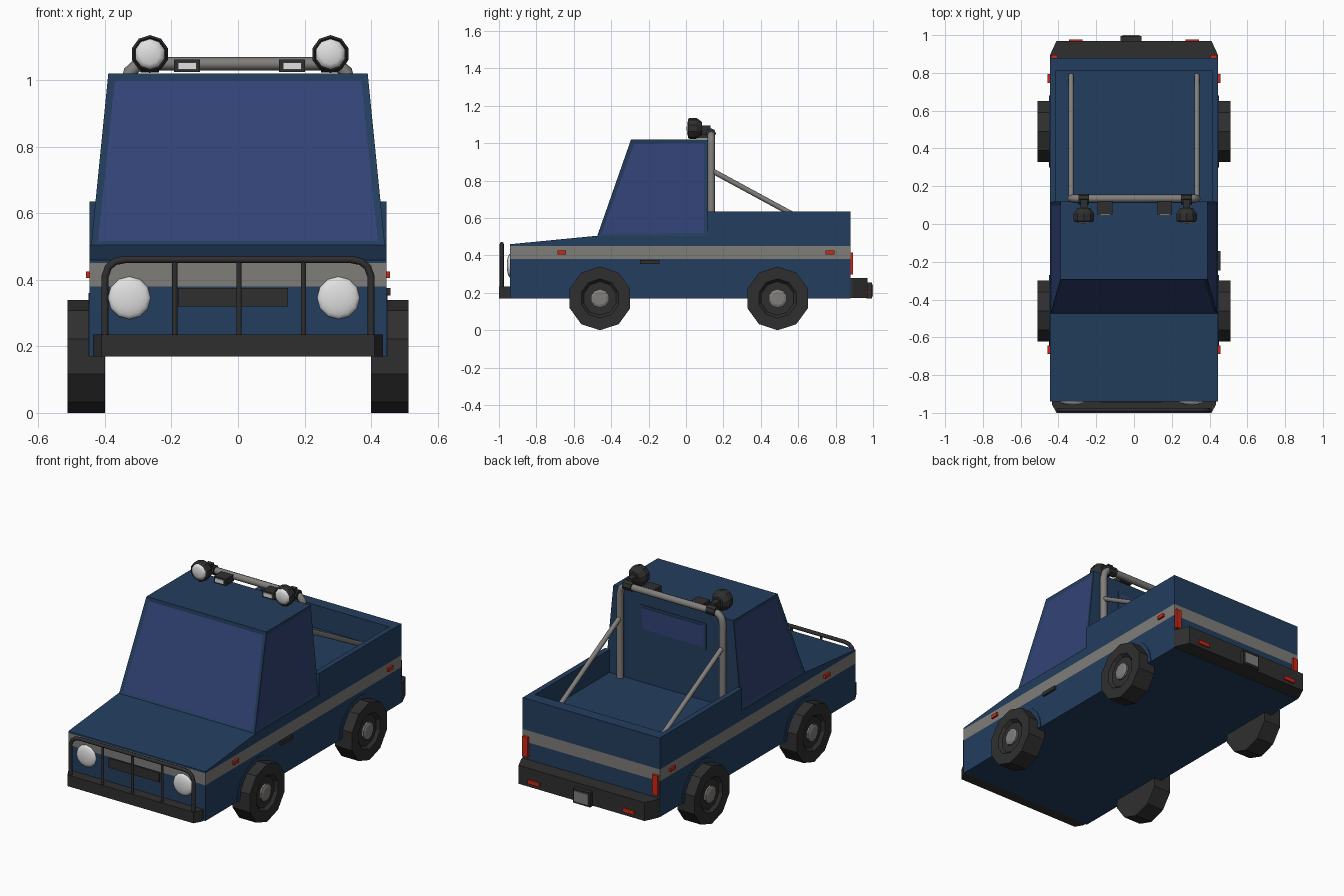
import bpy, bmesh, math
from mathutils import Vector

if "Cube" in bpy.data.objects:
    bpy.data.objects.remove(bpy.data.objects["Cube"])


def mat(name, rgb):
    m = bpy.data.materials.new(name)
    m.diffuse_color = (*rgb, 1)
    m.use_nodes = True
    m.node_tree.nodes["Principled BSDF"].inputs["Base Color"].default_value = m.diffuse_color
    return m


BLUE = mat("body blue", (0.017, 0.048, 0.112))
GLASS = mat("window blue", (0.032, 0.055, 0.18))
STRIPE = mat("stripe grey", (0.21, 0.205, 0.19))
BLACK = mat("black rubber", (0.028, 0.028, 0.028))
STEEL = mat("steel grey", (0.22, 0.21, 0.20))
WHITE = mat("lamp white", (0.75, 0.75, 0.75))
RED = mat("reflector red", (0.60, 0.02, 0.008))


def finish(name, bm, *mats):
    bmesh.ops.recalc_face_normals(bm, faces=bm.faces)
    me = bpy.data.meshes.new(name)
    bm.to_mesh(me)
    bm.free()
    for m in mats:
        me.materials.append(m)
    ob = bpy.data.objects.new(name, me)
    bpy.context.collection.objects.link(ob)
    return ob


def box(name, x, y, z, m):
    bm = bmesh.new()
    bmesh.ops.create_cube(bm, size=1)
    for v in bm.verts:
        v.co = [(a + b) / 2 + c * (b - a) for (a, b), c in zip((x, y, z), v.co)]
    return finish(name, bm, m)


def prism(points, a, b, place):
    """Extrude a 2D outline between a and b; place maps (u, v, t) to xyz."""
    bm = bmesh.new()
    f = bm.faces.new([bm.verts.new(place(u, v, a)) for u, v in points])
    ext = bmesh.ops.extrude_face_region(bm, geom=[f])["geom"]
    shift = Vector(place(0, 0, b)) - Vector(place(0, 0, a))
    bmesh.ops.translate(bm, verts=[e for e in ext if isinstance(e, bmesh.types.BMVert)], vec=shift)
    bmesh.ops.recalc_face_normals(bm, faces=bm.faces)
    return bm


def side(u, v, t):
    return (t, u, v)


def flat(u, v, t):
    return (u, v, t)


def lathe(name, profile, n, loc, axis, m, smooth=False):
    """Spin (radius, height) points around an axis."""
    bm = bmesh.new()
    q = Vector(axis).to_track_quat('Z', 'Y')
    rings = []
    for r, h in profile:
        ang = [math.pi / 2 + 2 * math.pi * i / n for i in range(n)]
        rings.append([bm.verts.new(Vector(loc) + q @ Vector((r * math.cos(a), r * math.sin(a), h))) for a in ang])
    for r0, r1 in zip(rings, rings[1:]):
        for i in range(n):
            j = (i + 1) % n
            bm.faces.new((r0[i], r0[j], r1[j], r1[i]))
    bmesh.ops.remove_doubles(bm, verts=bm.verts, dist=1e-5)
    for f in bm.faces:
        f.smooth = smooth
    return finish(name, bm, m)


def tube(name, points, r, m):
    cu = bpy.data.curves.new(name, 'CURVE')
    cu.dimensions = '3D'
    cu.bevel_depth = r
    cu.bevel_resolution = 2
    cu.use_fill_caps = True
    s = cu.splines.new('POLY')
    s.points.add(len(points) - 1)
    for p, co in zip(s.points, points):
        p.co = (*co, 1)
    cu.materials.append(m)
    ob = bpy.data.objects.new(name, cu)
    bpy.context.collection.objects.link(ob)
    return ob


# Lower body with sunken cargo bed and painted stripe band
W = 0.446
bm = prism([(-.94, .17), (.88, .17), (.88, .635), (.115, .635), (.115, .505), (-.476, .505), (-.94, .46)], -W, W, side)
top = max(bm.faces, key=lambda f: f.calc_center_median().z)
bmesh.ops.inset_individual(bm, faces=[top], thickness=.045)
for v in top.verts:
    v.co.y = .117 if v.co.y < .4 else .812
ext = bmesh.ops.extrude_face_region(bm, geom=[top])["geom"]
bmesh.ops.delete(bm, geom=[top], context='FACES_ONLY') if top.is_valid else None
for v in ext:
    if isinstance(v, bmesh.types.BMVert):
        v.co.z = .5
for z in (.38, .45):
    bmesh.ops.bisect_plane(bm, geom=bm.verts[:] + bm.edges[:] + bm.faces[:], plane_co=(0, 0, z), plane_no=(0, 0, 1))
for f in bm.faces:
    if .38 < f.calc_center_median().z < .45 and abs(f.normal.z) < .1:
        f.material_index = 1
finish("body", bm, BLUE, STRIPE)

# Tapered cab with recessed front and side windows
bm = prism([(-.442, -.476), (.442, -.476), (.442, .118), (-.442, .118)], .5, 1.02, flat)
for v in bm.verts:
    if v.co.z > .9:
        v.co.x *= .39 / .442
        if v.co.y < 0:
            v.co.y = -.294
bm.normal_update()
panes = [f for f in bm.faces if abs(f.normal.z) < .8 and f.normal.y < .5]
bmesh.ops.inset_individual(bm, faces=panes, thickness=.029, depth=-.005)
for f in panes:
    f.material_index = 1
finish("cab", bm, BLUE, GLASS)
box("rear_window_frame", (-.215, .215), (.116, .121), (.80, .955), BLUE)
box("rear_window", (-.2, .2), (.118, .123), (.815, .94), GLASS)

# Wheels, hubs and arch lips
for sx, sn in ((-1, "left"), (1, "right")):
    for y, yn in ((-.46, "front"), (.49, "rear")):
        lathe(f"{yn}_{sn}_tyre", [(0, 0), (.17, 0), (.17, .112), (.105, .112), (.09, .095), (0, .095)],
              10, (sx * .4, y, .17), (sx, 0, 0), BLACK)
        lathe(f"{yn}_{sn}_hub", [(0, .09), (.05, .09), (.05, .106), (.035, .112), (0, .112)],
              10, (sx * .4, y, .17), (sx, 0, 0), STEEL)
        arc = [math.pi * i / 10 for i in range(11)]
        lip = [(y + r * math.cos(a), .171 + r * math.sin(a)) for r, aa in ((.19, arc), (.165, arc[::-1])) for a in aa]
        finish(f"{yn}_{sn}_arch", prism(lip, sx * .44, sx * .45, side), BLUE)

# Bumpers with chamfered ends
finish("front_bumper", prism([(-.435, -.935), (-.435, -.955), (-.41, -1), (.41, -1), (.435, -.955), (.435, -.935)],
                             .17, .235, flat), BLACK)
finish("rear_bumper", prism([(-.446, .875), (-.446, .892), (-.41, .97), (.41, .97), (.446, .892), (.446, .875)],
                            .172, .28, flat), BLACK)

# Bull bar
yb = -.985
half = [(.4, .22), (.4, .41), (.39, .438), (.37, .455), (.34, .461)]
tube("bull_bar_frame", [(-x, yb, z) for x, z in half] + [(x, yb, z) for x, z in half[::-1]], .011, BLACK)
for x in (-.19, .003, .197):
    tube("bull_bar_upright", [(x, yb, .22), (x, yb, .461)], .008, BLACK)

# Grille and headlights
box("grille", (-.18, .15), (-.946, -.935), (.32, .376), BLACK)
for x in (-.327, .302):
    dome = [(.064 * math.cos(a), .018 * math.sin(a)) for a in (0, .3, .6, .9, 1.2, math.pi / 2)]
    lathe("headlight", [(0, -.005), (.064, -.005)] + dome, 12, (x, -.94, .346), (0, -1, 0), WHITE, True)

# Roll bar with rear braces
half = [(.333, .5), (.333, .99), (.325, 1.025), (.305, 1.044), (.27, 1.05)]
tube("roll_bar", [(-x, .135, z) for x, z in half] + [(x, .135, z) for x, z in half[::-1]], .02, STEEL)
for sx in (-1, 1):
    tube("roll_bar_brace", [(sx * .333, .135, .855), (sx * .333, .79, .5)], .014, STEEL)

# Roof spotlights and small lamps on the roll bar
for x in (-.265, .278):
    lathe("spotlight_housing", [(0, .02), (.046, .02), (.05, .03), (.057, .02), (.057, -.015), (.035, -.045), (0, -.045)],
          10, (x, .04, 1.079), (0, -1, 0), BLACK)
    lathe("spotlight_lens", [(0, .015), (.046, .015), (.046, .027), (.03, .034), (0, .037)],
          10, (x, .04, 1.079), (0, -1, 0), WHITE, True)
    lathe("spotlight_clamp", [(0, -.028), (.028, -.028), (.028, .028), (0, .028)],
          8, (x, .132, 1.052), (1, 0, 0), BLACK)
    box("spotlight_arm", (x - .018, x + .018), (.07, .13), (1.045, 1.095), BLACK)
for x in (-.153, .163):
    box("small_lamp", (x - .039, x + .039), (.05, .125), (1.025, 1.063), BLACK)
    box("small_lamp_lens", (x - .028, x + .028), (.045, .052), (1.033, 1.054), WHITE)

# Side markers, tail lights and bumper reflectors
for sx in (-1, 1):
    for y in (-.665, .77):
        box("side_marker", sorted((sx * .44, sx * .457)), (y - .023, y + .023), (.405, .425), RED)
    box("tail_light", sorted((sx * .405, sx * .44)), (.875, .894), (.298, .415), RED)
    box("bumper_reflector", sorted((sx * .272, sx * .345)), (.965, .978), (.192, .215), RED)

# Right side step handle and rear plate
box("side_handle", (.44, .458), (-.245, -.142), (.353, .375), BLACK)
box("plate_holder", (-.072, .04), (.965, .994), (.17, .255), BLACK)
box("plate", (-.062, .03), (.993, 1.0), (.18, .245), STEEL)
